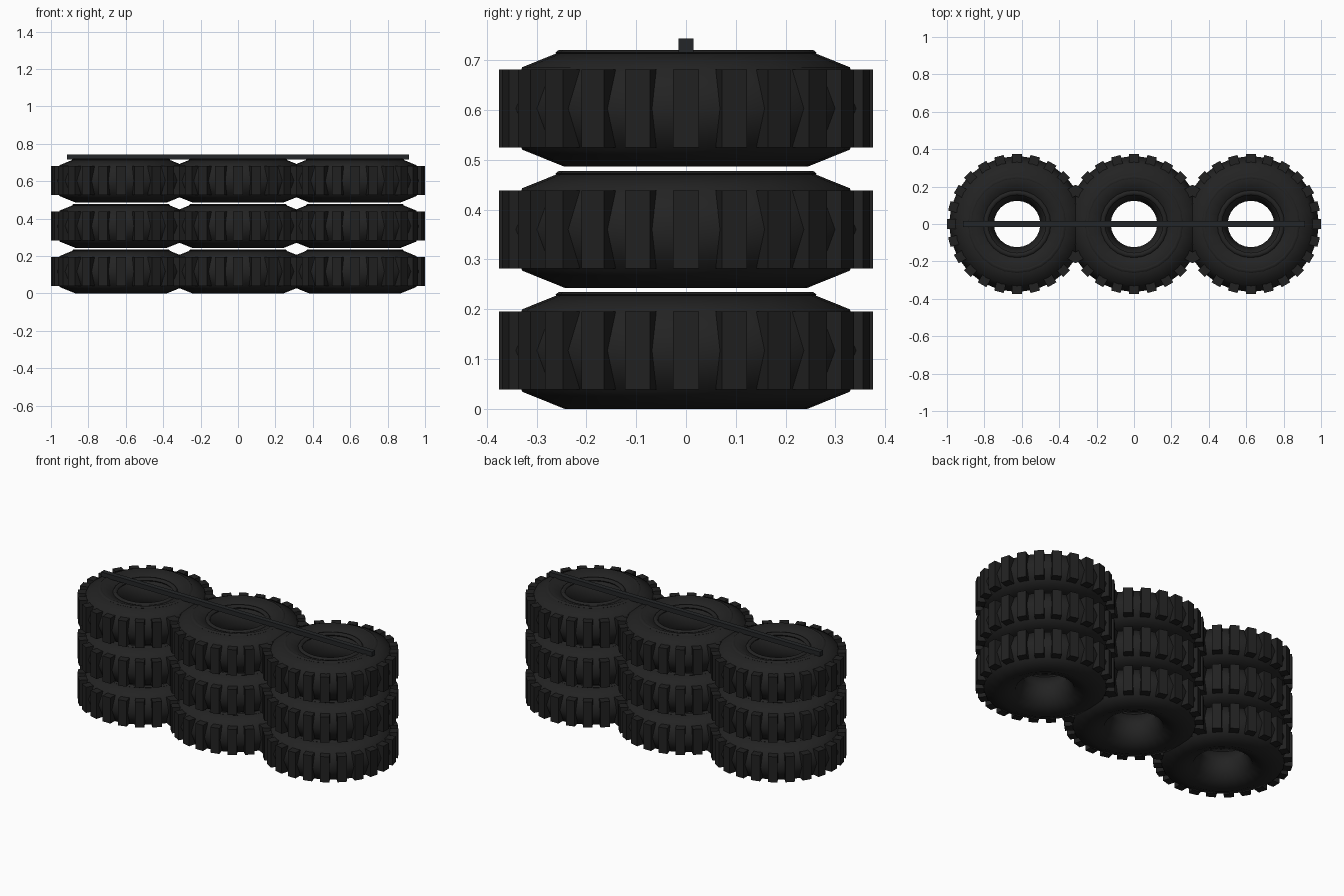
import bpy, bmesh, math
from mathutils import Matrix

if "Cube" in bpy.data.objects:
    bpy.data.objects.remove(bpy.data.objects["Cube"])


def material(name, rgb):
    m = bpy.data.materials.new(name)
    m.diffuse_color = (*rgb, 1)
    m.use_nodes = True
    m.node_tree.nodes["Principled BSDF"].inputs["Base Color"].default_value = m.diffuse_color
    return m


RUBBER = material("black rubber", (0.0165, 0.0165, 0.0165))
TREAD = material("tread rubber", (0.015, 0.015, 0.015))
STRAP = material("dark strap", (0.017, 0.019, 0.021))


def make_object(name, bm, mat, smooth=None):
    bmesh.ops.recalc_face_normals(bm, faces=bm.faces)
    me = bpy.data.meshes.new(name)
    bm.to_mesh(me)
    bm.free()
    me.materials.append(mat)
    ob = bpy.data.objects.new(name, me)
    bpy.context.collection.objects.link(ob)
    if smooth:
        bpy.ops.object.select_all(action='DESELECT')
        ob.select_set(True)
        bpy.context.view_layer.objects.active = ob
        bpy.ops.object.shade_smooth_by_angle(angle=math.radians(smooth))
    return ob


def add_ring(bm, major, rr, rz, n, k, z=0):
    """Torus with an elliptical cross-section."""
    rows = []
    for i in range(n):
        a = 2 * math.pi * i / n
        row = []
        for j in range(k):
            b = 2 * math.pi * j / k
            r = major + rr * math.cos(b)
            row.append(bm.verts.new((r * math.cos(a), r * math.sin(a), z + rz * math.sin(b))))
        rows.append(row)
    for i in range(n):
        p, q = rows[i], rows[(i + 1) % n]
        for j in range(k):
            bm.faces.new((p[j], q[j], q[(j + 1) % k], p[(j + 1) % k]))


def add_box(bm, size, matrix):
    bmesh.ops.create_cube(bm, size=1, matrix=matrix @ Matrix.Diagonal((*size, 1)))


# Tyre carcass
bm = bmesh.new()
add_ring(bm, 0.244, 0.12, 0.117, 24, 8)
body = make_object("tyre_body", bm, RUBBER, 60)

# Raised sidewall rings on the upper side
bm = bmesh.new()
add_ring(bm, 0.168, 0.014, 0.012, 24, 6, 0.089)
add_ring(bm, 0.25, 0.012, 0.006, 24, 6, 0.112)
rings = make_object("sidewall_rings", bm, RUBBER, 60)

# Tread lugs around the rim
bm = bmesh.new()
for i in range(24):
    turn = Matrix.Rotation(2 * math.pi * i / 24, 4, 'Z')
    add_box(bm, (0.05, 0.052, 0.156), turn @ Matrix.Translation((0.35, 0, 0)))
lugs = make_object("tread_lugs", bm, TREAD)

# Three columns of three stacked tyres
first = True
for x in (-0.625, 0, 0.625):
    for z in (0.117, 0.36, 0.603):
        for part in (body, rings, lugs):
            ob = part
            if not first:
                ob = bpy.data.objects.new(part.name, part.data)
                bpy.context.collection.objects.link(ob)
            ob.location = (x, 0, z)
        first = False

# Strap across the top
bm = bmesh.new()
add_box(bm, (1.83, 0.03, 0.028), Matrix.Translation((0, 0, 0.729)))
make_object("top_strap", bm, STRAP)
